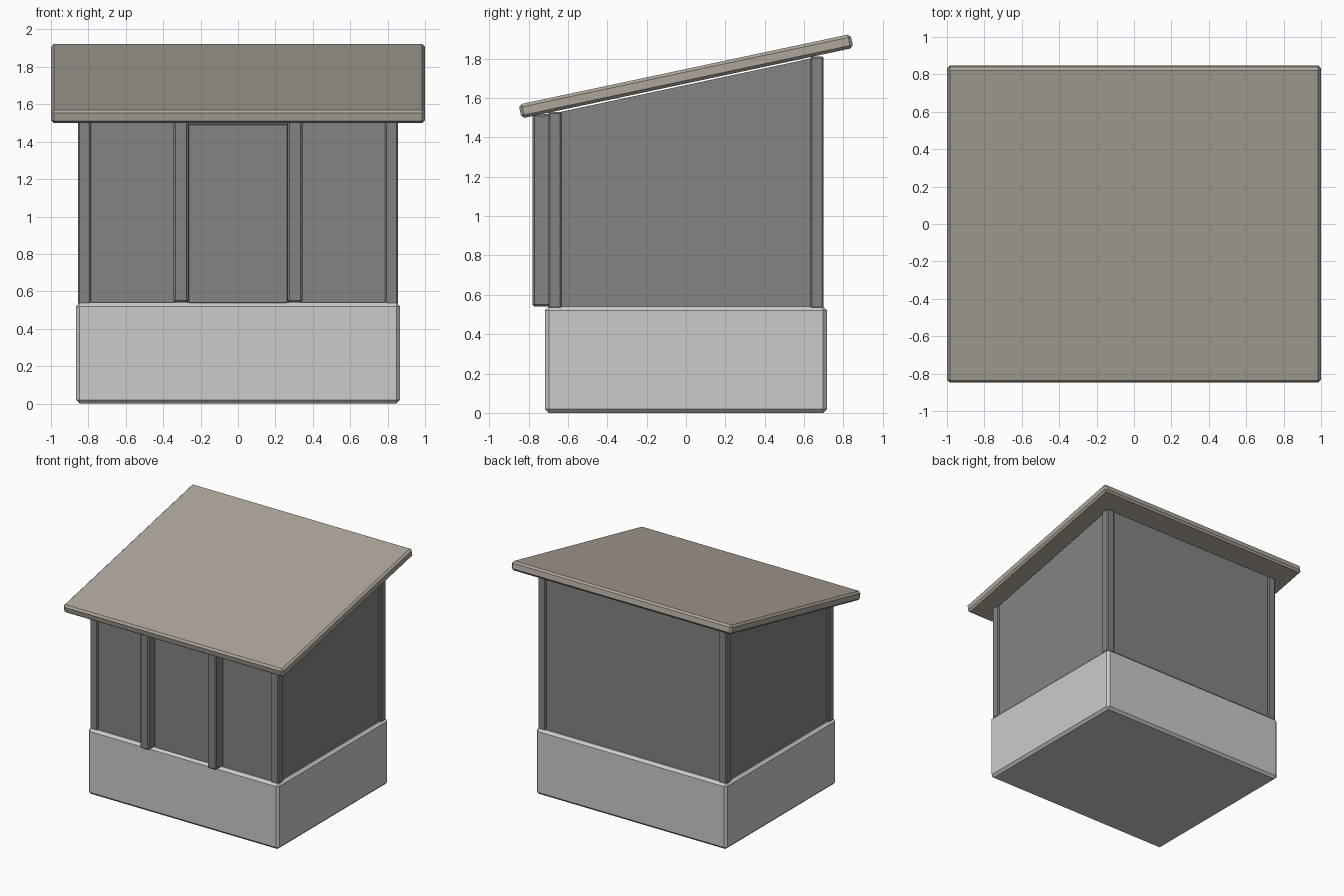
import bpy, math
from mathutils import Vector

if "Cube" in bpy.data.objects:
    bpy.data.objects.remove(bpy.data.objects["Cube"])


def material(name, rgb):
    m = bpy.data.materials.new(name)
    m.diffuse_color = (*rgb, 1)
    m.use_nodes = True
    m.node_tree.nodes["Principled BSDF"].inputs["Base Color"].default_value = m.diffuse_color
    return m


def mesh_object(name, verts, faces, mat=None, bevel=0.0):
    me = bpy.data.meshes.new(name)
    me.from_pydata(verts, [], faces)
    ob = bpy.data.objects.new(name, me)
    bpy.context.collection.objects.link(ob)
    if mat:
        me.materials.append(mat)
    if bevel:
        b = ob.modifiers.new("bevel", 'BEVEL')
        b.width, b.segments = bevel, 1
    return ob


BOX_FACES = [(0, 3, 2, 1), (4, 5, 6, 7), (0, 1, 5, 4),
             (1, 2, 6, 5), (2, 3, 7, 6), (3, 0, 4, 7)]


def box(name, x, y, z, mat=None, bevel=0.0, front_top=None):
    """Box from (min, max) ranges; front_top gives a different top height at the front."""
    ft = z[1] if front_top is None else front_top
    corners = [(x[0], y[0]), (x[1], y[0]), (x[1], y[1]), (x[0], y[1])]
    verts = [(a, b, z[0]) for a, b in corners]
    verts += [(a, b, ft if b == y[0] else z[1]) for a, b in corners]
    return mesh_object(name, verts, BOX_FACES, mat, bevel)


dark = material("dark_grey", (0.23, 0.23, 0.23))
beige = material("roof_beige", (0.42, 0.38, 0.33))

# Stone base
box("base", (-0.867, 0.867), (-0.717, 0.717), (0, 0.54), bevel=0.02)

# Wall body with sloping top
box("walls", (-0.84, 0.84), (-0.685, 0.685), (0.53, 1.812), dark, front_top=1.52)

# Corner posts
for side, x in (("left", (-0.856, -0.787)), ("right", (0.787, 0.856))):
    box(f"front_post_{side}", x, (-0.70, -0.632), (0.53, 1.53), dark, 0.008)
    box(f"back_post_{side}", x, (0.632, 0.70), (0.53, 1.812), dark, 0.008)

# Door posts standing proud of the front wall
for side, x in (("left", (-0.345, -0.265)), ("right", (0.265, 0.345))):
    box(f"door_post_{side}", x, (-0.78, -0.68), (0.54, 1.52), dark, 0.01)

# Door panel
box("door", (-0.267, 0.267), (-0.70, -0.67), (0.535, 1.495), dark, 0.005)

# Sloping roof slab
roof = box("roof", (-1, 1), (-0.862, 0.862), (-0.036, 0.036), beige, 0.015)
roof.rotation_euler.x = math.radians(12)
roof.location = Vector((0, 0, 1.711))
